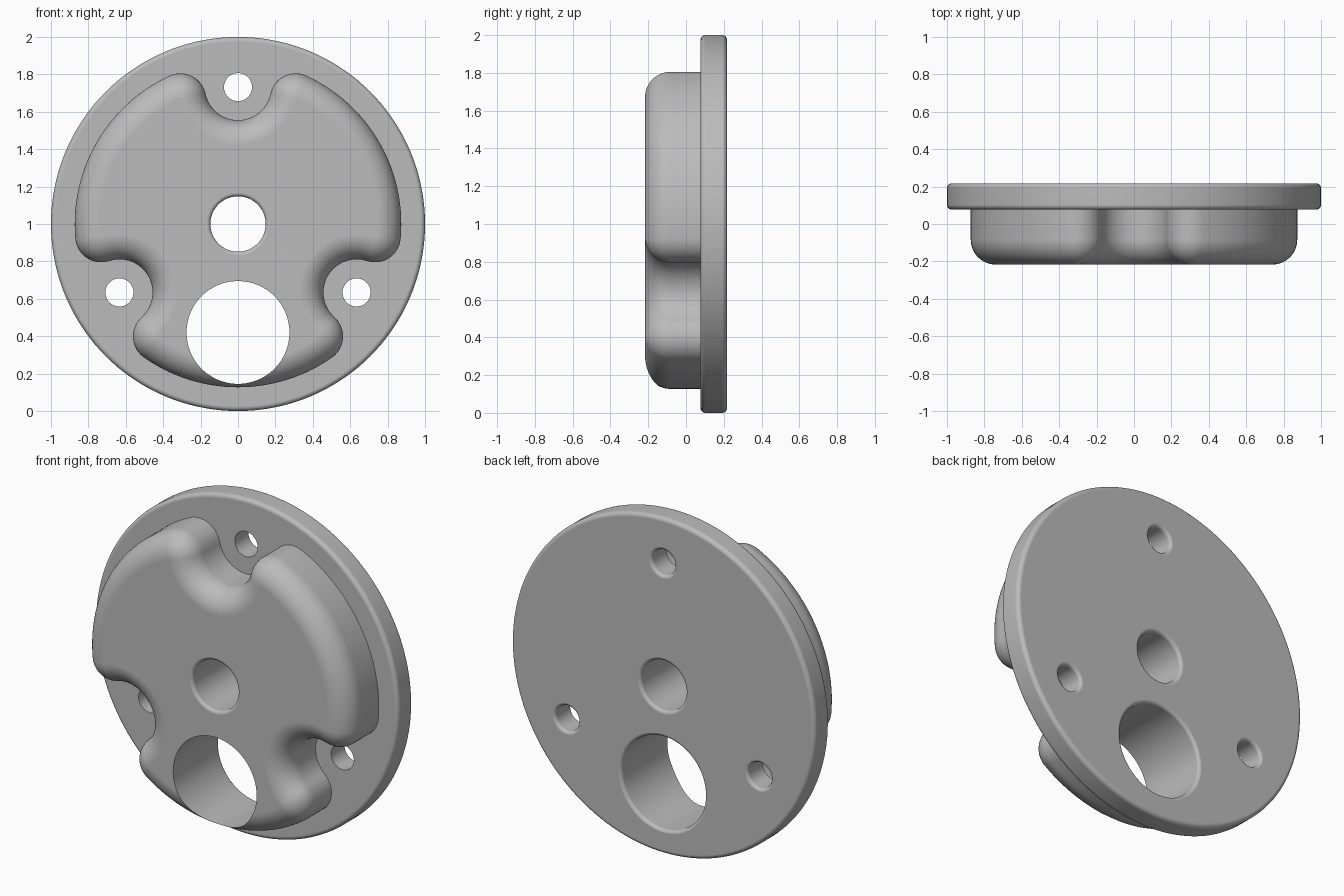
import bpy, bmesh
from math import sin, cos, pi, radians, atan2, acos

cube = bpy.data.objects.get("Cube")
if cube:
    bpy.data.objects.remove(cube, do_unlink=True)

FRONT, STEP, BACK = -0.217, 0.077, 0.217      # depth planes
RIM, NOTCH, CORNER, FILLET = 0.873, 0.177, 0.138, 0.134
BOLT = 0.732                                  # bolt circle radius

grey = bpy.data.materials.new("plain grey")
grey.use_nodes = True
colour = (0.5, 0.5, 0.5, 1)
grey.diffuse_color = colour
grey.node_tree.nodes["Principled BSDF"].inputs["Base Color"].default_value = colour


def loft(name, rings):
    """Skin a list of equal-length rings and cap both ends."""
    bm = bmesh.new()
    loops = [[bm.verts.new(p) for p in ring] for ring in rings]
    for a, b in zip(loops, loops[1:]):
        for i in range(len(a)):
            bm.faces.new((a[i - 1], a[i], b[i], b[i - 1]))
    bm.faces.new(loops[0])
    bm.faces.new(loops[-1])
    bmesh.ops.recalc_face_normals(bm, faces=bm.faces)
    mesh = bpy.data.meshes.new(name)
    bm.to_mesh(mesh)
    bm.free()
    mesh.materials.append(grey)
    ob = bpy.data.objects.new(name, mesh)
    bpy.context.collection.objects.link(ob)
    return ob


def turned(name, profile, x=0, z=1, sides=64):
    """Revolve (radius, y) points about a y-parallel axis."""
    return loft(name, [[(x + r * cos(2 * pi * i / sides), y, z + r * sin(2 * pi * i / sides))
                        for i in range(sides)] for r, y in profile])


def quarter(steps):
    return [pi / 2 * i / steps for i in range(steps + 1)]


def outline(inset, y):
    """Three-notched boss outline, moved inwards by inset."""
    rho = RIM - CORNER
    delta = acos((rho**2 + BOLT**2 - (NOTCH + CORNER)**2) / (2 * rho * BOLT))
    phi = atan2(rho * sin(delta), BOLT - rho * cos(delta))
    cx, cy = rho * cos(delta), rho * sin(delta)
    arcs = [(cx, -cy, CORNER - inset, -delta, phi, 14),
            (BOLT, 0, NOTCH + inset, phi + pi, pi - phi, 24),
            (cx, cy, CORNER - inset, -phi, delta, 14),
            (0, 0, RIM - inset, delta, radians(120) - delta, 28)]
    points = []
    for turn in (90, 210, 330):
        c, s = cos(radians(turn)), sin(radians(turn))
        for ax, ay, r, start, end, n in arcs:
            for i in range(n):
                t = start + (end - start) * i / n
                u, v = ax + r * cos(t), ay + r * sin(t)
                points.append((u * c - v * s, y, 1 + u * s + v * c))
    return points


# Round plate with softened rims
E = 0.025
plate = [(1 - E + E * sin(t), STEP + E - E * cos(t)) for t in quarter(5)]
plate += [(1 - E + E * cos(t), BACK - E + E * sin(t)) for t in quarter(5)]
body = turned("flange_body", plate, sides=144)

# Notched boss with a broad front fillet
boss = loft("notched_boss", [outline(0, STEP + 0.05)] + [
    outline(FILLET * (1 - cos(t)), FRONT + FILLET * (1 - sin(t))) for t in quarter(12)])


def drill(name, r, x, z, soft_front=False):
    """Hole cutter flaring at the back, and at the front if wanted."""
    e = 0.02
    back = [(r + e * (1 - cos(t)), BACK - e + e * sin(t)) for t in quarter(5)]
    back.append((r + e, BACK + 0.1))
    front = [(rr, -y) for rr, y in reversed(back)] if soft_front else [(r, FRONT - 0.1)]
    return turned(name, front + back, x, z)


# Centre bore, large port and three bolt holes
cutters = [drill("centre_bore", 0.148, 0, 1, True), drill("large_port", 0.275, 0, 0.42)]
for k, turn in enumerate((90, 210, 330)):
    cutters.append(drill(f"bolt_hole_{k + 1}", 0.075, BOLT * cos(radians(turn)),
                         1 + BOLT * sin(radians(turn))))

bpy.ops.object.select_all(action='DESELECT')
body.select_set(True)
bpy.context.view_layer.objects.active = body
for tool in [boss] + cutters:
    tool.hide_render = True
    mod = body.modifiers.new(tool.name, 'BOOLEAN')
    mod.operation = 'UNION' if tool == boss else 'DIFFERENCE'
    mod.solver = 'EXACT'
    mod.object = tool
    bpy.ops.object.modifier_apply(modifier=mod.name)
    bpy.data.objects.remove(tool, do_unlink=True)

# Smooth fillets, flat faces kept true
bpy.ops.object.shade_smooth_by_angle(angle=radians(32))
weighted = body.modifiers.new("even_shading", 'WEIGHTED_NORMAL')
weighted.keep_sharp = True
